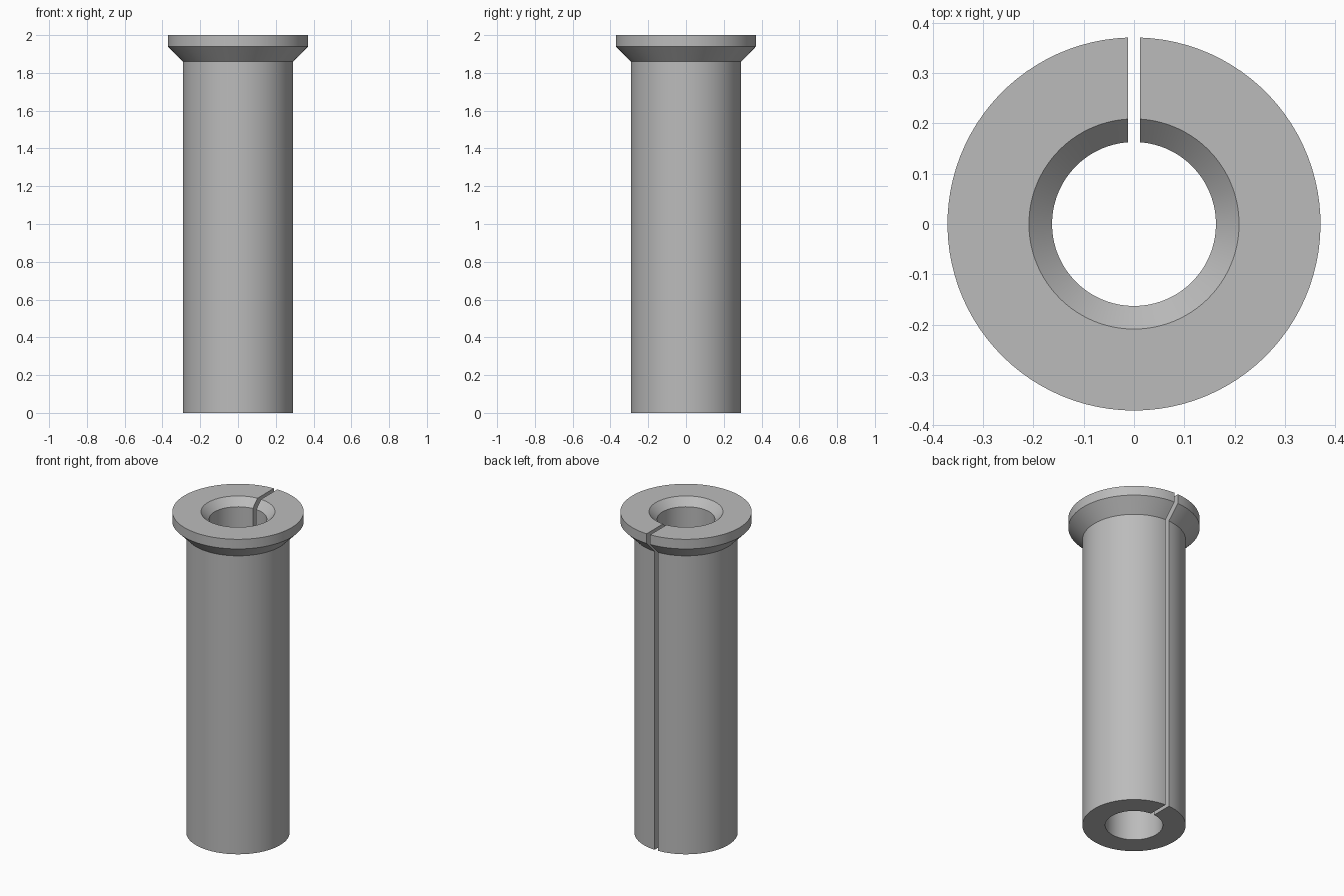
import bpy
import bmesh
import math

cube = bpy.data.objects.get("Cube")
if cube:
    bpy.data.objects.remove(cube, do_unlink=True)

SEGMENTS = 96
SLOT_HALF = 0.012

# Wall cross-section as (radius, height): bore, foot, barrel, flared collar, countersink
PROFILE = [
    (0.163, 0.0), (0.292, 0.0), (0.292, 1.86), (0.371, 1.94),
    (0.371, 2.0), (0.209, 2.0), (0.163, 1.954),
]

# Plain grey metal
grey = bpy.data.materials.new("grey metal")
grey.use_nodes = True
grey.diffuse_color = (0.5, 0.5, 0.5, 1.0)
grey.node_tree.nodes["Principled BSDF"].inputs["Base Color"].default_value = (0.5, 0.5, 0.5, 1.0)


def ring_path(bm, radius, z):
    """Open ring whose ends stop at the parallel slot walls at the back."""
    gap = math.asin(SLOT_HALF / radius)
    start, sweep = math.pi / 2 + gap, 2 * (math.pi - gap)
    angles = [start + sweep * i / SEGMENTS for i in range(SEGMENTS + 1)]
    return [bm.verts.new((radius * math.cos(a), radius * math.sin(a), z)) for a in angles]


# Sweep the cross-section around the axis
bm = bmesh.new()
rings = [ring_path(bm, r, z) for r, z in PROFILE]
for a, b in zip(rings, rings[1:] + rings[:1]):
    for i in range(SEGMENTS):
        bm.faces.new((a[i], a[i + 1], b[i + 1], b[i]))

# Slot walls
for end in (0, -1):
    bm.faces.new([ring[end] for ring in rings])
bmesh.ops.recalc_face_normals(bm, faces=bm.faces)

mesh = bpy.data.meshes.new("split_flanged_sleeve")
bm.to_mesh(mesh)
bm.free()
mesh.materials.append(grey)
sleeve = bpy.data.objects.new("split_flanged_sleeve", mesh)
bpy.context.collection.objects.link(sleeve)

# Smooth round walls, crisp rims
bpy.ops.object.select_all(action="DESELECT")
sleeve.select_set(True)
bpy.context.view_layer.objects.active = sleeve
bpy.ops.object.shade_smooth_by_angle(angle=math.radians(30))
